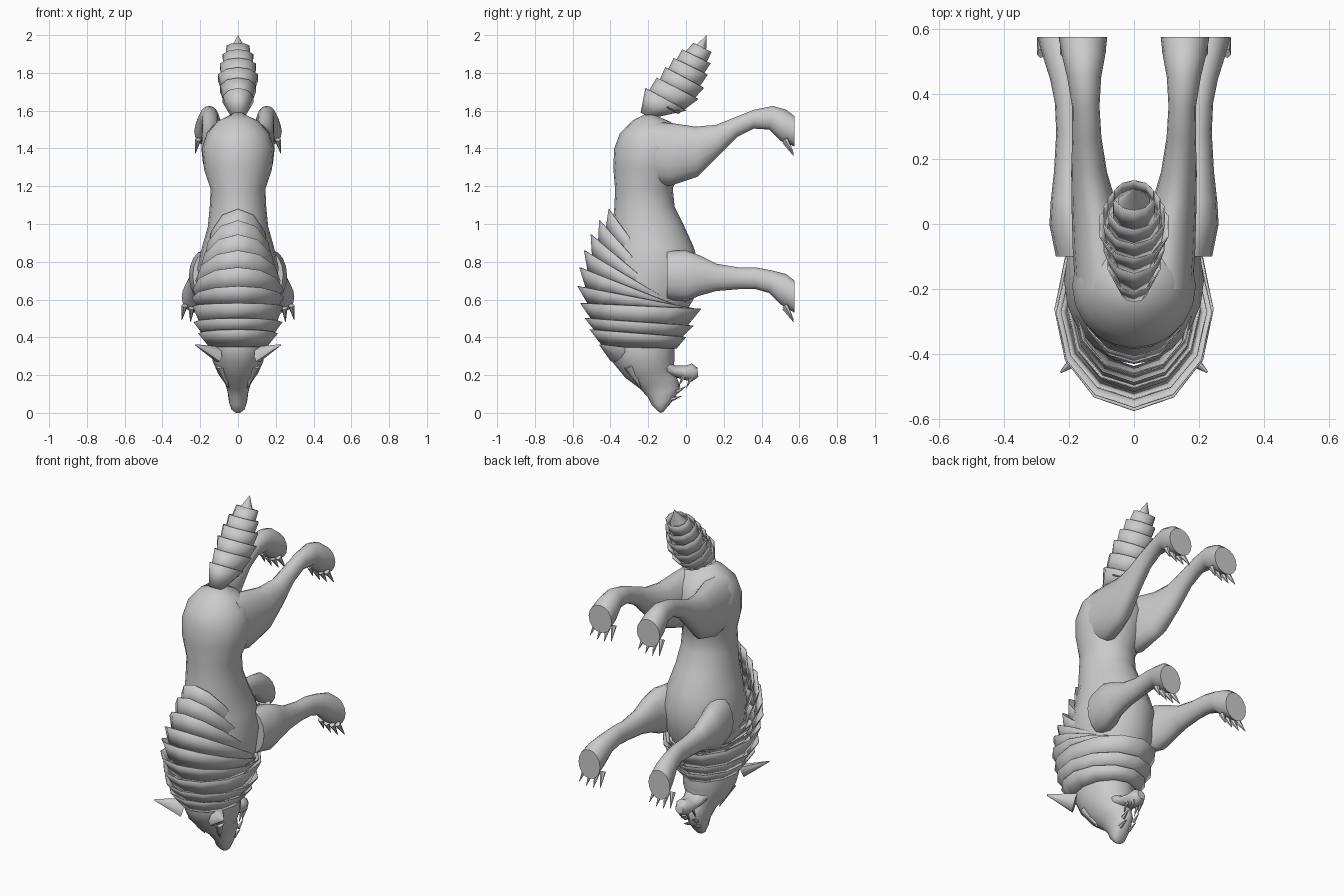
import bpy
import bmesh
from math import sin, cos, pi
from mathutils import Vector

default_cube = bpy.data.objects.get("Cube")
if default_cube:
    bpy.data.objects.remove(default_cube, do_unlink=True)

grey = bpy.data.materials.new("plain grey")
grey.use_nodes = True
grey.diffuse_color = (0.6, 0.6, 0.6, 1)
grey.node_tree.nodes["Principled BSDF"].inputs["Base Color"].default_value = (0.6, 0.6, 0.6, 1)


def finish(bm, name, mirror=False, thickness=0, angle=50):
    """Turn a bmesh into a shaded object, optionally mirrored or thickened."""
    bmesh.ops.recalc_face_normals(bm, faces=bm.faces)
    mesh = bpy.data.meshes.new(name)
    bm.to_mesh(mesh)
    bm.free()
    mesh.materials.append(grey)
    obj = bpy.data.objects.new(name, mesh)
    bpy.context.collection.objects.link(obj)
    if thickness:
        solid = obj.modifiers.new("thickness", 'SOLIDIFY')
        solid.thickness = thickness
    if mirror:
        obj.modifiers.new("mirror", 'MIRROR').use_clip = False
    bpy.ops.object.select_all(action='DESELECT')
    obj.select_set(True)
    bpy.context.view_layer.objects.active = obj
    bpy.ops.object.shade_smooth_by_angle(angle=angle * pi / 180)
    return obj


def ring_points(section, sides):
    """Ellipse spanning two side-profile points: y, z, y, z, half width, centre x."""
    ay, az, by, bz, half_width, *centre = section
    x = centre[0] if centre else 0
    a, b = Vector((x, ay, az)), Vector((x, by, bz))
    points = []
    for i in range(sides):
        t = 2 * pi * i / sides
        point = a.lerp(b, (1 - cos(t)) / 2)
        point.x += half_width * sin(t)
        points.append(point)
    return points


def skin(bm, rings, caps=True):
    """Bridge consecutive rings of points with quads."""
    loops = [[bm.verts.new(p) for p in ring] for ring in rings]
    for low, high in zip(loops, loops[1:]):
        for i in range(len(low)):
            j = (i + 1) % len(low)
            bm.faces.new((low[i], low[j], high[j], high[i]))
    if caps:
        bm.faces.new(loops[0])
        bm.faces.new(loops[-1])


def loft(name, sections, sides=16, mirror=False):
    bm = bmesh.new()
    skin(bm, [ring_points(s, sides) for s in sections])
    return finish(bm, name, mirror)


def shrunk(points, factor, shift):
    middle = sum(points, Vector()) / len(points)
    return [middle + (p - middle) * factor + shift for p in points]


def flared_plates(name, sections, root, factor, shift, sides):
    """Overlapping collars: each grows out from inside the one before it."""
    inner = ring_points(root, sides)
    for number, section in enumerate(sections, 1):
        outer = ring_points(section, sides)
        bm = bmesh.new()
        skin(bm, [inner, outer], caps=False)
        finish(bm, f"{name}_{number}", thickness=0.004, angle=40)
        inner = shrunk(outer, factor, shift)
    return inner


def spikes(name, pairs, radius, sides=6, mirror=True, flat=1):
    """Pointed cones from base to tip."""
    bm = bmesh.new()
    for base, tip in pairs:
        base, tip = Vector(base), Vector(tip)
        axis = (tip - base).normalized()
        u = axis.orthogonal().normalized()
        v = axis.cross(u)
        circle = [base + radius * (u * cos(2 * pi * i / sides) + flat * v * sin(2 * pi * i / sides))
                  for i in range(sides)]
        skin(bm, [circle, [tip + (p - base) * 0.08 for p in circle]])
    return finish(bm, name, mirror)


# Torso, from the rump down to the neck
loft("torso", [
    (-.20, 1.59, -.15, 1.57, .03), (-.28, 1.55, -.08, 1.54, .11),
    (-.35, 1.48, -.03, 1.48, .165), (-.38, 1.4, 0, 1.4, .19),
    (-.385, 1.3, -.03, 1.28, .18), (-.375, 1.18, -.07, 1.19, .145),
    (-.38, 1.08, -.06, 1.09, .15), (-.39, .98, -.01, .99, .16),
    (-.40, .88, .04, .88, .19), (-.42, .76, .07, .78, .215),
    (-.43, .62, .05, .62, .2), (-.43, .48, -.02, .5, .16),
    (-.42, .38, -.06, .38, .13)], sides=20)

# Head with the upper muzzle
loft("head", [
    (-.41, .44, -.07, .44, .13), (-.43, .35, -.06, .36, .145),
    (-.39, .27, -.06, .28, .135), (-.32, .185, -.07, .23, .105),
    (-.24, .125, -.05, .19, .068), (-.2, .08, -.03, .14, .055),
    (-.18, .04, -.06, .075, .048), (-.15, .01, -.1, .03, .036),
    (-.135, 0, -.12, .005, .015)])

# Open lower jaw
loft("lower_jaw", [
    (-.12, .2, -.12, .31, .08), (-.06, .19, -.06, .25, .06),
    (-.01, .175, 0, .25, .05), (.03, .165, .03, .262, .045),
    (.065, .19, .06, .24, .025)], sides=12)

# Teeth, ears and brows
spikes("upper_fangs", [((.03, -.08, .07), (.03, -.02, .09)),
                       ((.035, -.05, .11), (.035, 0, .14))], .012)
spikes("lower_fangs", [((.025, .03, .19), (.025, 0, .13)),
                       ((.035, -.01, .2), (.035, -.04, .14))], .012)
spikes("ears", [((.11, -.36, .31), (.225, -.455, .36))], .055, sides=8, flat=.6)
spikes("brows", [((.085, -.3, .25), (.05, -.24, .13))], .03, sides=8)

# Hind and front legs, from hip or shoulder to the flat sole
loft("hind_legs", [
    (-.2, 1.54, -.2, 1.22, .09, .09), (-.08, 1.535, -.09, 1.2, .088, .1),
    (.05, 1.515, .06, 1.25, .07, .122), (.16, 1.525, .16, 1.35, .055, .138),
    (.26, 1.565, .27, 1.46, .045, .145), (.36, 1.605, .36, 1.505, .042, .148),
    (.46, 1.625, .44, 1.5, .052, .153), (.53, 1.605, .5, 1.44, .066, .155),
    (.575, 1.57, .575, 1.41, .075, .157)], mirror=True)
loft("front_legs", [
    (-.1, .86, -.1, .6, .09, .15), (0, .86, 0, .59, .08, .18),
    (.07, .835, .07, .62, .066, .19), (.16, .79, .16, .645, .054, .192),
    (.28, .77, .28, .655, .045, .194), (.37, .77, .37, .655, .043, .2),
    (.45, .755, .44, .635, .05, .208), (.53, .735, .5, .575, .06, .22),
    (.575, .7, .575, .53, .07, .228)], mirror=True)

# Four claws on each paw
for name, x, z in (("hind_claws", .157, 1.43), ("front_claws", .228, .55)):
    pairs = []
    for step in (-1.5, -.5, .5, 1.5):
        drop = .012 * abs(step)
        pairs.append(((x + step * .036, .525, z + drop),
                      (x + step * .046, .57, z - .075 + drop)))
    spikes(name, pairs, .017)

# Mane: flared collars stacked from the head towards the back
flared_plates("mane_plate", [
    (-.51, .44, .0, .40, .21), (-.535, .5, .04, .46, .235),
    (-.56, .58, .08, .55, .24), (-.575, .67, .05, .55, .245),
    (-.565, .77, .02, .54, .24), (-.54, .86, 0, .54, .225),
    (-.505, .945, -.02, .54, .205), (-.46, 1.02, -.04, .56, .185),
    (-.41, 1.08, -.06, .6, .165)],
    root=(-.44, .35, -.05, .34, .15), factor=.84, shift=Vector((0, 0, -.02)), sides=12)

# Tail: flared collars ending in a spike
tail_end = flared_plates("tail_plate", [
    (-.215, 1.72, 0, 1.6, .085), (-.155, 1.775, .065, 1.66, .1),
    (-.11, 1.83, .095, 1.72, .112), (-.065, 1.88, .115, 1.79, .1),
    (-.02, 1.925, .13, 1.85, .085), (.04, 1.96, .135, 1.91, .065)],
    root=(-.24, 1.59, -.18, 1.56, .04), factor=.8, shift=Vector((0, -.02, -.03)), sides=10)
bm = bmesh.new()
tip = Vector((0, .11, 2))
skin(bm, [tail_end, [tip + (p - tip) * .02 for p in tail_end]])
finish(bm, "tail_tip")
